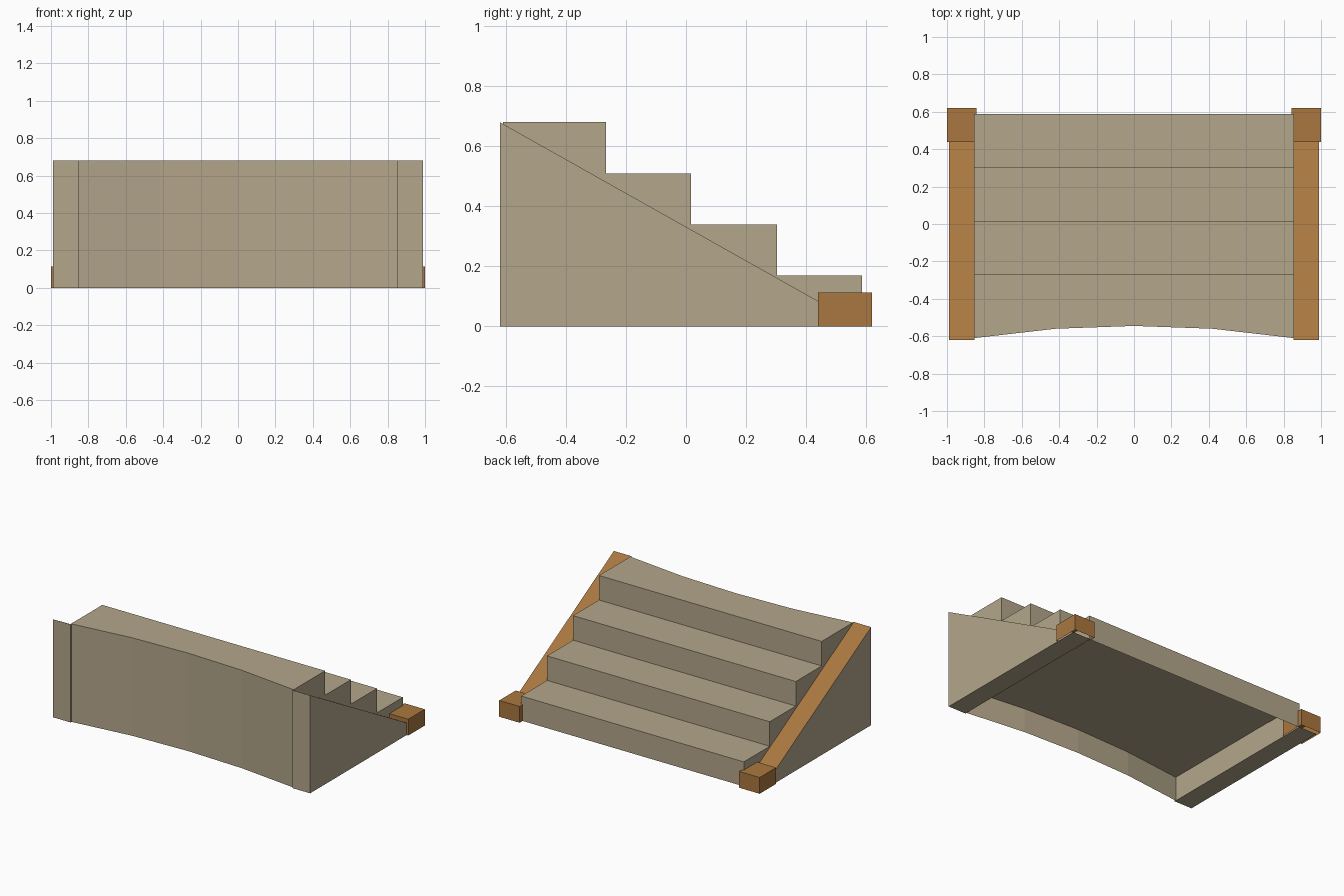
import bpy, bmesh

if "Cube" in bpy.data.objects:
    bpy.data.objects.remove(bpy.data.objects["Cube"])


def material(name, rgb):
    m = bpy.data.materials.new(name)
    m.diffuse_color = (*rgb, 1)
    m.use_nodes = True
    m.node_tree.nodes["Principled BSDF"].inputs["Base Color"].default_value = m.diffuse_color
    return m


TAN = material("tan_stone", (0.456, 0.381, 0.258))
BROWN = material("brown_wood", (0.402, 0.185, 0.050))


def finish(bm, name, mats):
    me = bpy.data.meshes.new(name)
    bm.to_mesh(me)
    bm.free()
    for m in mats:
        me.materials.append(m)
    ob = bpy.data.objects.new(name, me)
    bpy.context.collection.objects.link(ob)
    return ob


# Flight of steps: stepped profile swept across x, with a bowed front wall
# and an open base under a flat ceiling
HALF, RISE, TOP = 0.855, 0.17, 0.68
riser_y = [-0.267, 0.017, 0.303, 0.587]
columns = [(-HALF, -0.61), (-0.42, -0.56), (0, -0.545), (0.42, -0.56), (HALF, -0.61)]


def sweep(bm, profiles):
    cols = [[bm.verts.new(p) for p in prof] for prof in profiles]
    for a, b in zip(cols, cols[1:]):
        for j in range(len(a) - 1):
            bm.faces.new((a[j], b[j], b[j + 1], a[j + 1]))
    return cols


bm = bmesh.new()
outer, ceiling = [], []
for x, front in columns:
    prof = [(x, front, 0), (x, front, TOP)]
    for i, y in enumerate(riser_y):
        z = TOP - i * RISE
        prof += [(x, y, z), (x, y, z - RISE)]
    outer.append(prof)
    ceiling.append([(x, riser_y[-1], RISE - 0.002), (x, front, RISE - 0.002)])
cols = sweep(bm, outer)
bm.faces.new(cols[0])
bm.faces.new(cols[-1][::-1])
sweep(bm, ceiling)
finish(bm, "steps", [TAN])

for side, label in ((-1, "left"), (1, "right")):
    # Sloping side wall with a wooden top
    bm = bmesh.new()
    prof = [(-0.62, 0), (0.59, 0), (-0.62, TOP)]
    a = [bm.verts.new((side * 0.852, y, z)) for y, z in prof]
    b = [bm.verts.new((side * 0.988, y, z)) for y, z in prof]
    bm.faces.new(a)
    bm.faces.new(b[::-1])
    for i in range(3):
        j = (i + 1) % 3
        bm.faces.new((a[i], b[i], b[j], a[j]))
    bmesh.ops.recalc_face_normals(bm, faces=bm.faces)
    for f in bm.faces:
        f.material_index = int(f.normal.z > 0.5)
    finish(bm, label + "_side_wall", [TAN, BROWN])

    # End block, open underneath
    bm = bmesh.new()
    bmesh.ops.create_cube(bm, size=1)
    bmesh.ops.scale(bm, vec=(0.157, 0.181, 0.113), verts=bm.verts)
    bmesh.ops.translate(bm, vec=(side * 0.9215, 0.5295, 0.0565), verts=bm.verts)
    bm.normal_update()
    bmesh.ops.delete(bm, geom=[f for f in bm.faces if f.normal.z < -0.5], context='FACES_ONLY')
    finish(bm, label + "_end_block", [BROWN])
